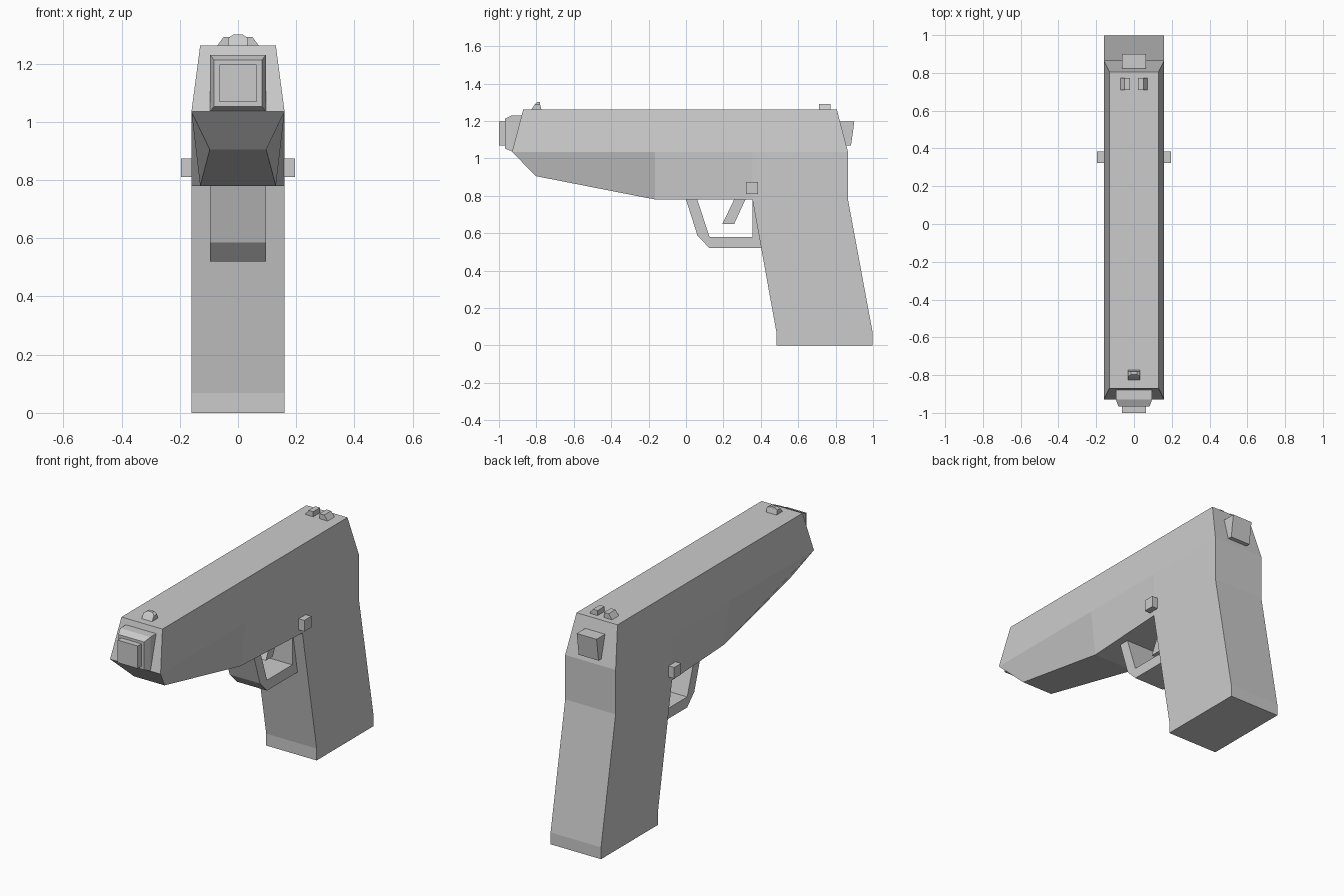
import bpy, bmesh

if "Cube" in bpy.data.objects:
    bpy.data.objects.remove(bpy.data.objects["Cube"])


def add_object(name, bm):
    bmesh.ops.recalc_face_normals(bm, faces=bm.faces)
    mesh = bpy.data.meshes.new(name)
    bm.to_mesh(mesh)
    bm.free()
    obj = bpy.data.objects.new(name, mesh)
    bpy.context.collection.objects.link(obj)
    return obj


def shell(name, pts, faces):
    """Symmetric solid: side-view points (y, z, half width), side faces, joined round their outline."""
    bm = bmesh.new()
    left = [bm.verts.new((-h, y, z)) for y, z, h in pts]
    right = [bm.verts.new((h, y, z)) for y, z, h in pts]
    edges = {}
    for f in faces:
        bm.faces.new([left[i] for i in f])
        bm.faces.new([right[i] for i in reversed(f)])
        for a, b in zip(f, f[1:] + f[:1]):
            edges.setdefault(frozenset((a, b)), []).append((a, b))
    for found in edges.values():
        if len(found) == 1:
            a, b = found[0]
            bm.faces.new([left[b], left[a], right[a], right[b]])
    return add_object(name, bm)


def plate(name, outline, half):
    return shell(name, [(y, z, half) for y, z in outline], [list(range(len(outline)))])


def box(name, lo, hi, top_hi_x=None):
    bm = bmesh.new()
    bmesh.ops.create_cube(bm, size=1)
    for v in bm.verts:
        outer_top = v.co.x > 0 and v.co.z > 0
        v.co = [lo[i] if v.co[i] < 0 else hi[i] for i in range(3)]
        if outer_top and top_hi_x is not None:
            v.co.x = top_hi_x
    return add_object(name, bm)


W = 0.16

# Slide, narrowing towards the top
shell("slide", [(-0.93, 1.035, W), (0.866, 1.035, W), (0.806, 1.262, 0.13), (-0.87, 1.262, 0.13)],
      [[0, 1, 2, 3]])

# Frame under the slide, tapered at the front, running into the grip
shell("frame_and_grip",
      [(-0.93, 1.035, W), (-0.803, 0.905, 0.097), (-0.165, 0.78, 0.13), (-0.165, 1.035, W),
       (0.355, 0.78, W), (0.355, 1.035, W), (0.866, 0.78, W), (0.866, 1.035, W),
       (0.484, 0.068, W), (0.998, 0.068, W), (0.484, 0, W), (0.998, 0, W)],
      [[0, 1, 2, 3], [3, 2, 4, 5], [5, 4, 6, 7], [4, 8, 9, 6], [8, 10, 11, 9]])

# Barrel end: bevelled collar and muzzle block
shell("barrel_collar",
      [(-0.80, 1.037, 0.096), (-0.80, 1.23, 0.096), (-0.93, 1.037, 0.096), (-0.93, 1.23, 0.096),
       (-0.967, 1.052, 0.082), (-0.967, 1.212, 0.082)],
      [[0, 1, 3, 2], [2, 3, 5, 4]])
box("muzzle", (-0.064, -1.0, 1.068), (0.064, -0.95, 1.197))

# Hammer at the back
plate("hammer", [(0.78, 1.197), (0.90, 1.197), (0.882, 1.068), (0.80, 1.068)], 0.063)

# Trigger guard
plate_ring = [(0.0, 0.78), (0.062, 0.585), (0.126, 0.52), (0.42, 0.52), (0.42, 0.78),
              (0.06, 0.78), (0.126, 0.58), (0.355, 0.58), (0.355, 0.78)]
shell("trigger_guard", [(y, z, 0.096) for y, z in plate_ring],
      [[0, 1, 6, 5], [1, 2, 6], [2, 3, 7, 6], [3, 4, 8, 7]])

# Trigger
plate("trigger", [(0.262, 0.79), (0.322, 0.79), (0.258, 0.65), (0.195, 0.65)], 0.04)

# Catch that sticks out on both sides
box("side_catch", (-0.195, 0.322, 0.81), (0.195, 0.385, 0.874))

# Front sight with chamfered top
shell("front_sight",
      [(-0.835, 1.25, 0.033), (-0.77, 1.25, 0.033), (-0.78, 1.288, 0.033), (-0.808, 1.288, 0.033),
       (-0.78, 1.30, 0.016), (-0.797, 1.30, 0.016)],
      [[0, 1, 2, 3], [3, 2, 4, 5]])

# Rear sight: two mirrored posts
sight = box("rear_sight", (0.02, 0.71, 1.25), (0.08, 0.772, 1.291), 0.05)
sight.modifiers.new("mirror", 'MIRROR')
